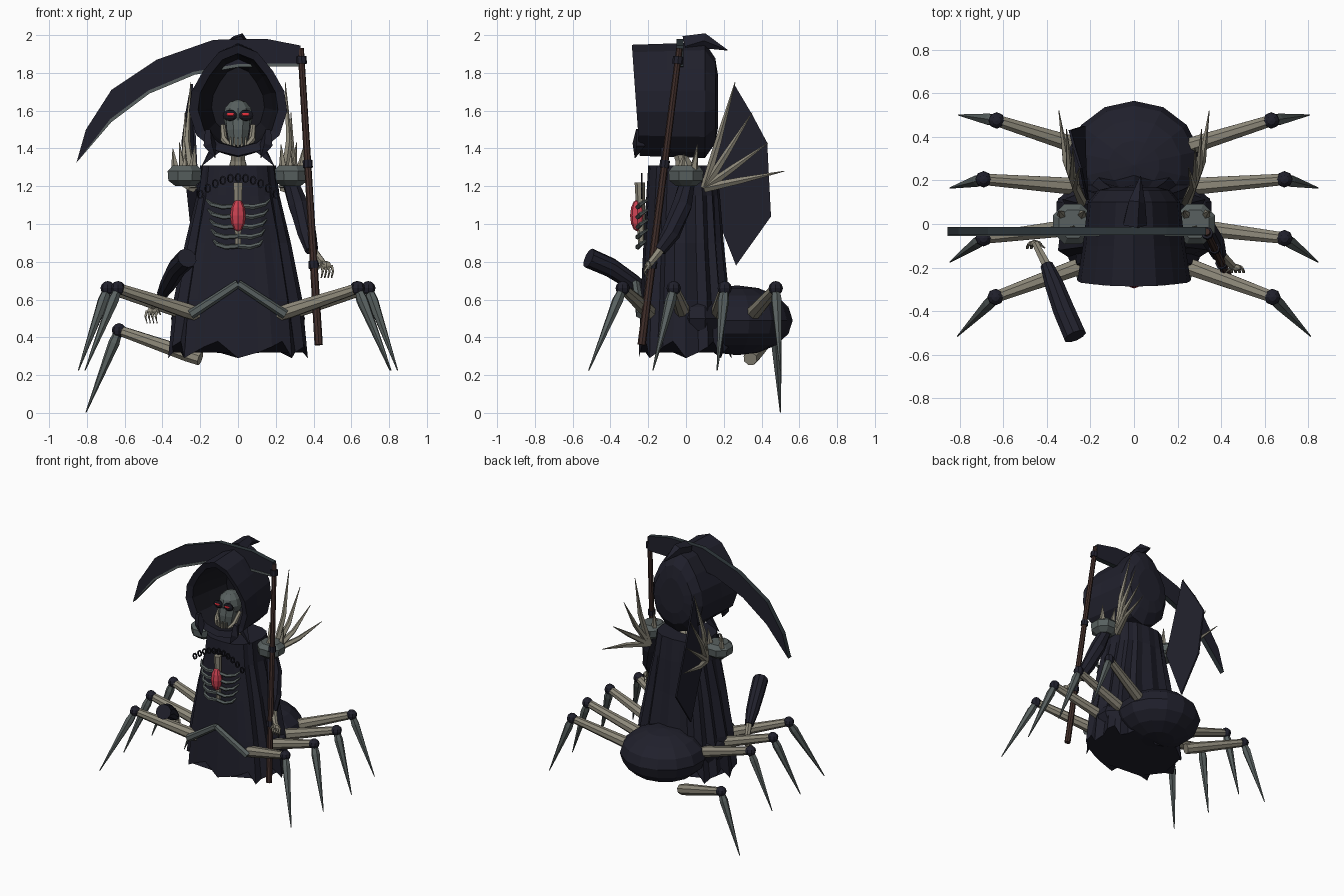
import bpy, bmesh, math
from mathutils import Vector as V

cube = bpy.data.objects.get("Cube")
if cube:
    bpy.data.objects.remove(cube)


def material(name, r, g, b):
    m = bpy.data.materials.new(name)
    m.use_nodes = True
    m.diffuse_color = (r, g, b, 1)
    node = next(n for n in m.node_tree.nodes if n.type == 'BSDF_PRINCIPLED')
    node.inputs["Base Color"].default_value = (r, g, b, 1)
    node.inputs["Roughness"].default_value = 0.9
    return m


CLOTH = material("dark_cloth", 0.0145, 0.0145, 0.025)
LINING = material("hood_lining", 0.009, 0.009, 0.014)
BONE = material("bone", 0.27, 0.25, 0.195)
GREY = material("grey_bone", 0.098, 0.118, 0.116)
STEEL = material("dark_steel", 0.028, 0.038, 0.044)
WOOD = material("dark_wood", 0.05, 0.026, 0.022)
GEM = material("red_gem", 0.6, 0.055, 0.085)
EYE = material("red_eye", 0.8, 0.03, 0.045)


def finish(name, bm, *mats):
    bmesh.ops.recalc_face_normals(bm, faces=bm.faces)
    me = bpy.data.meshes.new(name)
    bm.to_mesh(me)
    bm.free()
    ob = bpy.data.objects.new(name, me)
    bpy.context.collection.objects.link(ob)
    for m in mats:
        me.materials.append(m)
    return ob


def loft(name, rings, mats, split=999):
    """Skin closed rings; bands from split onward use the second material."""
    bm = bmesh.new()
    vs = [[bm.verts.new(p) for p in ring] for ring in rings]
    n = len(rings[0])
    for k in range(len(vs) - 1):
        for i in range(n):
            j = (i + 1) % n
            f = bm.faces.new((vs[k][i], vs[k][j], vs[k + 1][j], vs[k + 1][i]))
            f.material_index = int(k >= split)
    bm.faces.new(vs[0])
    bm.faces.new(vs[-1]).material_index = int(split < 999)
    return finish(name, bm, *mats)


def tube(name, pts, radii, mat, sides=6):
    pts = [V(p) for p in pts]
    rings = []
    for i, p in enumerate(pts):
        d = pts[min(i + 1, len(pts) - 1)] - pts[max(i - 1, 0)]
        q = d.to_track_quat('Z', 'Y')
        rings.append([p + q @ V((math.cos(t), math.sin(t), 0)) * max(radii[i], 0.002)
                      for t in (math.tau * (k + 0.5) / sides for k in range(sides))])
    return loft(name, rings, [mat])


def ball(name, loc, size, mat, seg=10, rows=6):
    bm = bmesh.new()
    bmesh.ops.create_uvsphere(bm, u_segments=seg, v_segments=rows, radius=1)
    for v in bm.verts:
        v.co = V(loc) + v.co * V(size)
    return finish(name, bm, mat)


def plate(name, outline, thickness, mat, rim):
    bm = bmesh.new()
    a = [bm.verts.new(p) for p in outline]
    b = [bm.verts.new(V(p) + V(thickness)) for p in outline]
    bm.faces.new(a)
    bm.faces.new(b)
    for i in range(len(a)):
        j = (i + 1) % len(a)
        bm.faces.new((a[i], a[j], b[j], b[i])).material_index = 1
    return finish(name, bm, mat, rim)


# Robe: pleated, flaring, with a ragged hem
def robe_ring(z, rx, front, back, pleat, rag=0):
    ring = []
    for i in range(32):
        a = math.tau * i / 32
        c, s = math.cos(a), math.sin(a)
        fold = 1 - pleat * (i % 2) * (0.3 if s < -0.6 else 1)
        x = rx * math.copysign(abs(c) ** 0.75, c) * fold
        y = (back if s > 0 else -front) * math.copysign(abs(s) ** 0.75, s) * fold
        ring.append((x, y, z + rag * ((i % 4) - 1.5)))
    return ring


loft("robe", [robe_ring(1.31, 0.2, -0.2, 0.16, 0.03), robe_ring(1.15, 0.22, -0.21, 0.18, 0.06),
              robe_ring(0.9, 0.28, -0.225, 0.2, 0.1), robe_ring(0.6, 0.34, -0.24, 0.23, 0.1),
              robe_ring(0.335, 0.37, -0.25, 0.24, 0.06, 0.03)], [CLOTH])
ball("abdomen", (0, 0.27, 0.49), (0.31, 0.295, 0.185), CLOTH, 14, 8)
ball("lower_body", (0, 0.06, 0.5), (0.365, 0.19, 0.16), CLOTH, 14, 8)

# Hood: egg-shaped tube, closed behind, lined inside
half = [(0, 0.31), (0.1, 0.27), (0.18, 0.17), (0.24, 0.06), (0.255, -0.05),
        (0.215, -0.18), (0.12, -0.26)]
egg = half + [(0, -0.29)] + [(-x, z) for x, z in half[:0:-1]]


def hood_ring(y, sx, sz, lean=0):
    return [(x * sx, y - lean * z, 1.645 + z * sz) for x, z in egg]


loft("hood", [hood_ring(0.17, 0.4, 0.45), hood_ring(0.155, 0.65, 0.75), hood_ring(0.1, 0.83, 1.02),
              hood_ring(-0.1, 0.92, 1), hood_ring(-0.265, 1.02, 0.98, 0.07),
              hood_ring(-0.25, 0.83, 0.83, 0.07), hood_ring(-0.1, 0.72, 0.8),
              hood_ring(0.06, 0.55, 0.6)], [CLOTH, LINING], 5)
tube("hood_peak", [(0, 0, 1.94), (0.01, 0.1, 1.97), (0.03, 0.22, 1.92)], [0.06, 0.042, 0], CLOTH, 5)
for s in (-1, 1):
    tube("hood_corner", [(s * 0.16, -0.25, 1.5), (s * 0.15, -0.25, 1.42), (s * 0.12, -0.27, 1.35)],
         [0.02, 0.035, 0], CLOTH, 4)
    tube("collar_point", [(s * 0.1, -0.1, 1.42), (s * 0.19, -0.13, 1.31)], [0.04, 0], CLOTH, 4)

# Skull and neck
tube("neck", [(0, 0, 1.27), (0, -0.02, 1.34), (0, -0.05, 1.45)], [0.06, 0.04, 0.04], BONE, 8)
ball("cranium", (0, -0.09, 1.57), (0.083, 0.095, 0.09), GREY)
tube("face", [(0, -0.11, 1.56), (0, -0.13, 1.49), (0, -0.14, 1.41)], [0.07, 0.064, 0.048], GREY, 8)
tube("jaw", [(-0.08, -0.09, 1.52), (-0.075, -0.15, 1.45), (-0.035, -0.19, 1.39), (0.035, -0.19, 1.39),
             (0.075, -0.15, 1.45), (0.08, -0.09, 1.52)], [0.014, 0.018, 0.02, 0.02, 0.018, 0.014], BONE)
for i in range(5):
    x = (i - 2) * 0.02
    tube("tooth", [(x, -0.19, 1.4), (x, -0.193, 1.46)], [0.009, 0.005], BONE, 4)
for s in (-1, 1):
    ball("eye_socket", (s * 0.043, -0.175, 1.575), (0.04, 0.018, 0.03), LINING)
    ball("eye", (s * 0.04, -0.192, 1.58), (0.022, 0.005, 0.009), EYE, 8, 4)

# Rib cage, gem and bead collar
tube("breastbone", [(0, -0.235, 0.89), (0, -0.245, 1.22)], [0.018, 0.027], BONE)
for k in range(5):
    z, w = 1.11 - k * 0.053, 0.168 - k * 0.009
    for s in (-1, 1):
        tube("rib", [(0, -0.25, z - 0.015), (s * w * 0.5, -0.255, z - 0.02),
                     (s * w * 0.85, -0.24, z - 0.005), (s * w, -0.2, z + 0.02)],
             [0.013, 0.014, 0.012, 0.005], GREY, 5)
ball("chest_gem", (0, -0.258, 1.045), (0.042, 0.038, 0.085), GEM, 8, 6)
for k in range(-5, 6):
    c = V((k * 0.04, -0.235, 1.245 - 0.0035 * k * k))
    loop = [c + V((0.014 * math.cos(t), 0, 0.021 * math.sin(t)))
            for t in (math.tau * i / 8 for i in range(9))]
    tube("collar_bead", loop, [0.006] * 9, LINING, 4)

# Shoulder pads and back spikes
tips = [(0.25, 0.26, 1.75), (0.28, 0.35, 1.59), (0.31, 0.435, 1.43), (0.345, 0.52, 1.28)]
for s in (-1, 1):
    tube("shoulder_pad", [(s * 0.28, 0, z) for z in (1.2, 1.23, 1.28, 1.31)],
         [0.055, 0.096, 0.1, 0.07], GREY, 8)
    for tip in tips:
        a, b = V((s * 0.24, 0.1, 1.19)), V((s * tip[0], tip[1], tip[2]))
        bend = a.lerp(b, 0.45) + V((s * 0.025, 0, 0))
        tube("back_spike", [a, bend, b], [0.024, 0.018, 0], BONE, 5)
    for dx, dy, h in ((-0.04, 0.04, 0.13), (0, -0.03, 0.08), (0.05, 0.04, 0.11)):
        x = s * (0.28 + dx)
        tube("pad_spike", [(x, dy, 1.28), (x + s * dx * 0.3, dy + 0.02, 1.29 + h)], [0.025, 0], BONE, 5)
plate("wing_membrane", [(-0.22, 0.11, 1.17), (-0.25, 0.255, 1.74), (-0.28, 0.35, 1.58), (-0.3, 0.43, 1.43),
                        (-0.235, 0.45, 1.04), (-0.23, 0.265, 0.78)], (0.012, 0, 0), CLOTH, CLOTH)

# Spider legs; the rear one on the right hangs low
legs = [((0.2, 0.34, 0.51), (0.63, 0.475, 0.66), (0.805, 0.5, 0.225)),
        ((0.24, 0.17, 0.52), (0.69, 0.205, 0.66), (0.845, 0.165, 0.225)),
        ((0.24, -0.01, 0.52), (0.69, -0.065, 0.66), (0.845, -0.175, 0.225)),
        ((0.21, -0.18, 0.52), (0.635, -0.335, 0.66), (0.81, -0.515, 0.225))]
for s in (-1, 1):
    for i, joints in enumerate(legs):
        drop = 0.223 if s < 0 and i == 0 else 0
        hip, knee, foot = (V((s * x, y, z - drop)) for x, y, z in joints)
        tube("upper_leg", [hip, hip.lerp(knee, 0.15), knee], [0.038, 0.041, 0.028], BONE, 8)
        ball("knee", knee, (0.038, 0.038, 0.038), CLOTH, 8, 6)
        tube("lower_leg", [knee, knee.lerp(foot, 0.15), foot], [0.02, 0.03, 0.003], GREY)
    tube("front_brace", [(s * 0.25, -0.24, 0.52), (0, -0.265, 0.685)], [0.026, 0.022], GREY)

# Scythe
top, low = V((0.332, -0.035, 1.93)), V((0.427, -0.235, 0.36))
tube("scythe_pole", [top, low], [0.017, 0.022], WOOD, 8)
for t, r in ((0.04, 0.028), (0.39, 0.026), (0.73, 0.028)):
    c = top.lerp(low, t)
    d = (low - top).normalized() * 0.02
    tube("pole_ring", [c - d, c + d], [r, r], CLOTH, 8)
back_edge = [(0.33, 1.945), (0.15, 1.98), (-0.13, 1.975), (-0.43, 1.87), (-0.67, 1.71), (-0.805, 1.5)]
cut_edge = [(-0.855, 1.325), (-0.67, 1.54), (-0.47, 1.69), (-0.23, 1.79), (0, 1.83), (0.33, 1.835)]
plate("scythe_blade", [(x, -0.05, z) for x, z in back_edge + cut_edge], (0, 0.036, 0), CLOTH, STEEL)
honed = cut_edge + [(x - 0.006, z + 0.016) for x, z in cut_edge[:0:-1]]
plate("cutting_edge", [(x, -0.054, z) for x, z in honed], (0, 0.005, 0), GREY, GREY)


# Arms and hands
def hand(wrist, s):
    x, y, z = wrist
    ball("palm", (x, y, z - 0.02), (0.03, 0.018, 0.025), BONE, 6, 4)
    for k in range(4):
        fx = x + (k - 1.5) * 0.018
        tube("finger", [(fx, y, z - 0.02), (fx + s * 0.008, y - 0.02, z - 0.05),
                        (fx, y - 0.005, z - 0.085)], [0.008, 0.008, 0.004], BONE, 4)
    tube("thumb", [(x - s * 0.02, y, z), (x - s * 0.045, y - 0.02, z - 0.04)], [0.009, 0.004], BONE, 4)


tube("left_sleeve", [(0.27, 0.01, 1.24), (0.32, -0.02, 1.1), (0.365, -0.08, 0.95), (0.39, -0.14, 0.86)],
     [0.04, 0.055, 0.05, 0.035], CLOTH, 8)
tube("left_forearm", [(0.38, -0.12, 0.88), (0.46, -0.2, 0.78)], [0.025, 0.018], BONE)
hand((0.468, -0.2, 0.8), 1)
tube("right_sleeve", [(-0.27, -0.515, 0.82), (-0.32, -0.4, 0.77), (-0.365, -0.28, 0.69), (-0.4, -0.19, 0.63)],
     [0.054, 0.052, 0.045, 0.03], CLOTH, 10)
tube("right_forearm", [(-0.395, -0.2, 0.64), (-0.452, -0.09, 0.56)], [0.024, 0.017], BONE)
hand((-0.455, -0.09, 0.56), -1)
